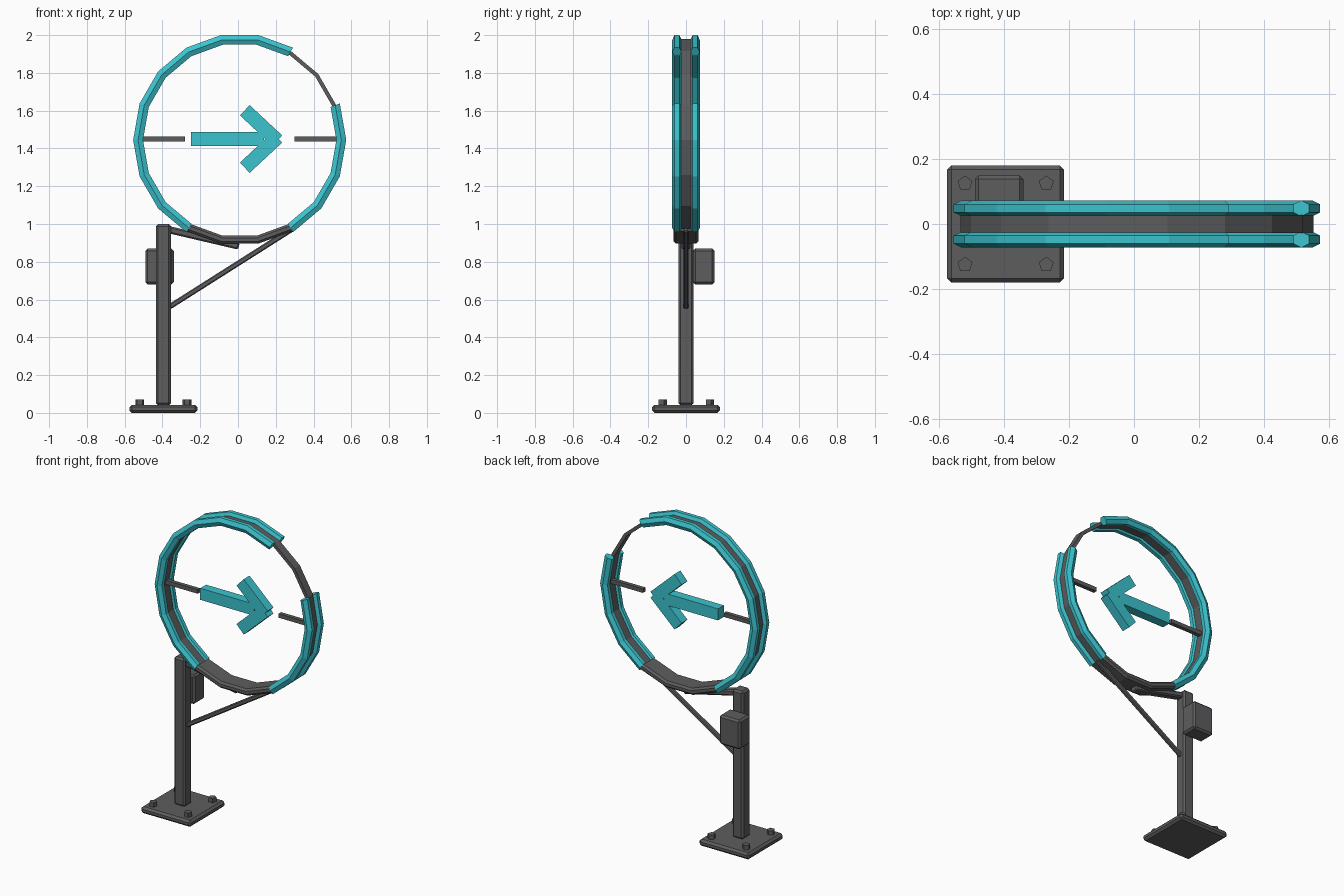
import bpy, bmesh, math
from mathutils import Vector, Matrix

if "Cube" in bpy.data.objects:
    bpy.data.objects.remove(bpy.data.objects["Cube"])

CX, CZ = 0.009, 1.445      # ring centre
PX = -0.395                # post axis


def material(name, rgb):
    m = bpy.data.materials.new(name)
    m.diffuse_color = (*rgb, 1)
    m.use_nodes = True
    m.node_tree.nodes["Principled BSDF"].inputs["Base Color"].default_value = m.diffuse_color
    return m


GREY = material("dark grey metal", (0.11, 0.11, 0.114))
CYAN = material("cyan glow", (0.045, 0.55, 0.62))


def finish(bm, name, mat):
    bmesh.ops.recalc_face_normals(bm, faces=bm.faces)
    me = bpy.data.meshes.new(name)
    bm.to_mesh(me)
    bm.free()
    me.materials.append(mat)
    ob = bpy.data.objects.new(name, me)
    bpy.context.collection.objects.link(ob)
    return ob


def box(name, lo, hi, mat, bevel=0.0):
    lo, hi = Vector(lo), Vector(hi)
    bm = bmesh.new()
    bmesh.ops.create_cube(bm, size=1, matrix=Matrix.Translation((lo + hi) / 2)
                          @ Matrix.Diagonal((*(hi - lo), 1)))
    if bevel:
        bmesh.ops.bevel(bm, geom=bm.edges[:], offset=bevel, segments=1, affect='EDGES')
    return finish(bm, name, mat)


def bar(name, a, b, height, depth, mat, bevel=0.0):
    """Rectangular bar between two (x, z) points in the y = 0 plane."""
    dx, dz = b[0] - a[0], b[1] - a[1]
    length = math.hypot(dx, dz)
    ob = box(name, (-length / 2, -depth / 2, -height / 2),
             (length / 2, depth / 2, height / 2), mat, bevel)
    ob.data.transform(Matrix.Translation(((a[0] + b[0]) / 2, 0, (a[1] + b[1]) / 2))
                      @ Matrix.Rotation(-math.atan2(dz, dx), 4, 'Y'))
    return ob


def ring_sweep(name, profile, start, end, mat):
    """Sweep a (radius, y) profile around the ring in 20 degree steps."""
    closed = end - start == 360
    steps = (end - start) // 20 + (0 if closed else 1)
    bm = bmesh.new()
    loops = []
    for i in range(steps):
        t = math.radians(start + 20 * i)
        loops.append([bm.verts.new((CX + r * math.cos(t), y, CZ + r * math.sin(t)))
                      for r, y in profile])
    n = len(profile)
    for i in range(steps if closed else steps - 1):
        p, q = loops[i], loops[(i + 1) % steps]
        for j in range(n):
            k = (j + 1) % n
            bm.faces.new((p[j], p[k], q[k], q[j]))
    if not closed:
        bm.faces.new(loops[0])
        bm.faces.new(loops[-1])
    return finish(bm, name, mat)


# base plate, post and control box
box("base_plate", (PX - 0.18, -0.18, 0), (PX + 0.18, 0.18, 0.043), GREY, 0.013)
box("post", (PX - 0.04, -0.04, 0.04), (PX + 0.04, 0.04, 1.0), GREY, 0.012)
box("control_box", (PX - 0.095, 0.037, 0.68), (PX + 0.055, 0.15, 0.87), GREY, 0.012)

# anchor bolts, five sided
for sx in (-1, 1):
    for sy in (-1, 1):
        bm = bmesh.new()
        bmesh.ops.create_cone(bm, cap_ends=True, segments=5, radius1=0.024, radius2=0.024,
                              depth=0.035,
                              matrix=Matrix.Translation((PX + sx * 0.125, sy * 0.125, 0.054)))
        finish(bm, "anchor_bolt", GREY)

# support arm and diagonal brace
bar("support_arm", (PX + 0.02, 0.972), (0.005, 0.883), 0.038, 0.05, GREY, 0.008)
bar("diagonal_brace", (PX + 0.03, 0.56), (0.285, 0.972), 0.028, 0.026, GREY, 0.006)

# flat core ring
ring_sweep("core_ring", [(0.522, -0.027), (0.543, -0.027), (0.543, 0.027), (0.522, 0.027)],
           0, 360, GREY)

# hexagonal light tubes on both sides, in two arcs
for side in (-1, 1):
    hexa = [(0.538 + 0.026 * math.sin(math.radians(a)) / 0.866,
             side * 0.048 + 0.025 * math.cos(math.radians(a))) for a in range(0, 360, 60)]
    ring_sweep("light_tube_long", hexa, 60, 240, CYAN)
    ring_sweep("light_tube_short", hexa, -60, 20, CYAN)

# chamfered mounting cradle under the ring
cradle = [(0.515, -0.053), (0.527, -0.065), (0.546, -0.065), (0.558, -0.053),
          (0.558, 0.053), (0.546, 0.065), (0.527, 0.065), (0.515, 0.053)]
ring_sweep("ring_cradle", cradle, 240, 300, GREY)

# spokes that hold the arrow
bar("left_spoke", (-0.515, 1.45), (-0.28, 1.45), 0.026, 0.026, GREY)
bar("right_spoke", (0.30, 1.45), (0.535, 1.45), 0.026, 0.026, GREY)

# arrow from three bars
bar("arrow_shaft", (-0.25, 1.45), (0.137, 1.45), 0.075, 0.06, CYAN)
for s in (-1, 1):
    bar("arrow_head_bar", (0.036, 1.45 + s * 0.152), (0.208, 1.45 - s * 0.008),
        0.075, 0.06, CYAN)
